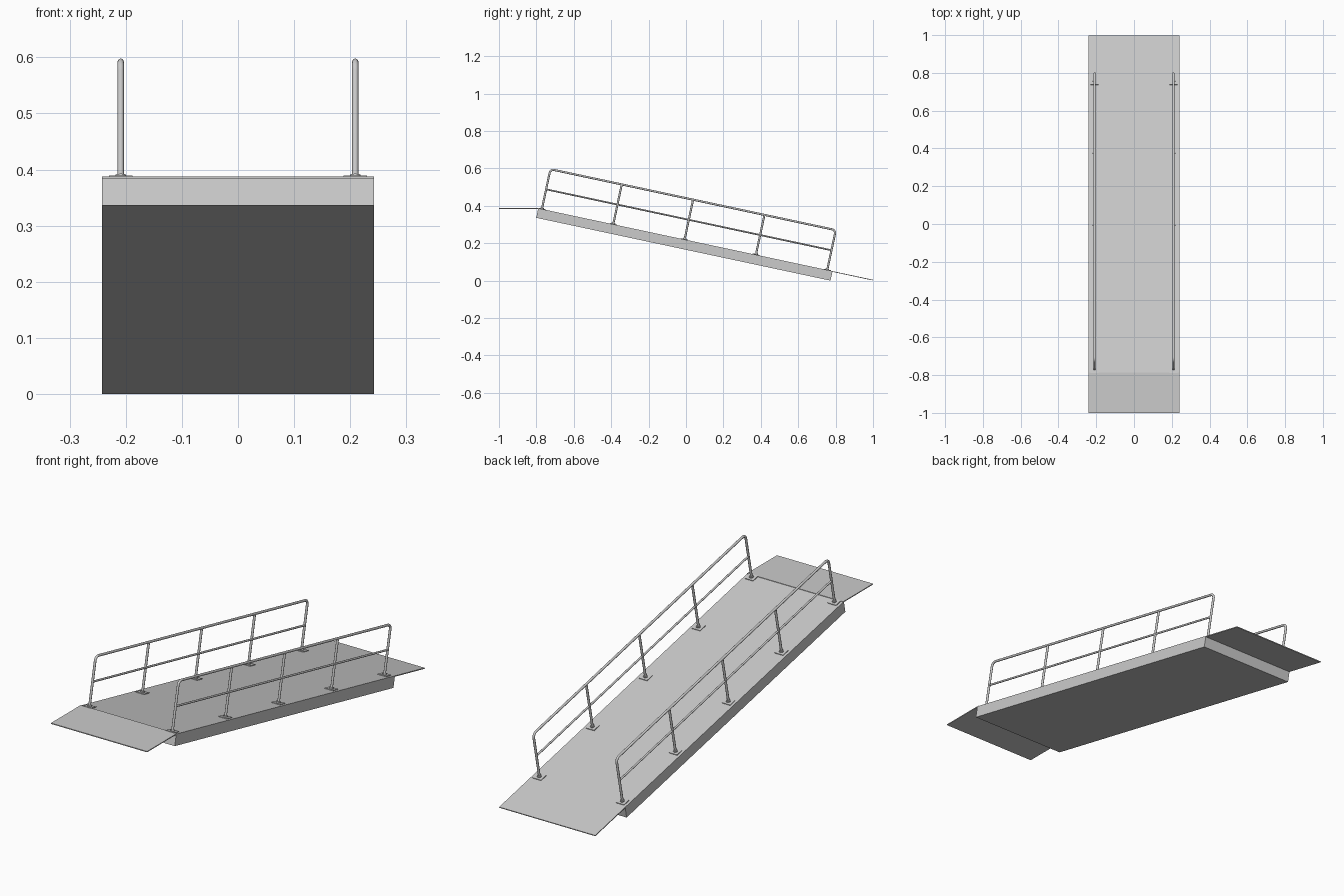
import bpy, bmesh, math
from mathutils import Matrix, Vector

cube = bpy.data.objects.get("Cube")
if cube:
    bpy.data.objects.remove(cube)

HALF_W, RAIL_X = 0.242, 0.209
SLOPE = math.radians(12.05)
LENGTH, THICK = 1.609, 0.052
RAIL_H, MID_H, TUBE = 0.218, 0.108, 0.0055
# Local frame: y runs down the slope, z is square to the deck
FRAME = Matrix.Translation((0, -0.79, 0.387)) @ Matrix.Rotation(-SLOPE, 4, 'X')

metal = bpy.data.materials.new("light grey metal")
metal.use_nodes = True
grey = (0.6, 0.6, 0.6, 1)
metal.diffuse_color = grey
metal.node_tree.nodes["Principled BSDF"].inputs["Base Color"].default_value = grey


def finish(name, bm, matrix, smooth=False):
    mesh = bpy.data.meshes.new(name)
    bmesh.ops.recalc_face_normals(bm, faces=bm.faces)
    bm.to_mesh(mesh)
    bm.free()
    mesh.materials.append(metal)
    obj = bpy.data.objects.new(name, mesh)
    obj.matrix_world = matrix
    bpy.context.collection.objects.link(obj)
    if smooth:
        bpy.ops.object.select_all(action='DESELECT')
        obj.select_set(True)
        bpy.context.view_layer.objects.active = obj
        bpy.ops.object.shade_smooth_by_angle(angle=math.radians(40))
    return obj


def box(name, low, high, matrix):
    bm = bmesh.new()
    low, high = Vector(low), Vector(high)
    size = Matrix.Diagonal((*(high - low), 1))
    bmesh.ops.create_cube(bm, size=1, matrix=Matrix.Translation((low + high) / 2) @ size)
    return finish(name, bm, matrix)


def cylinder(name, x, y, bottom, top, radius):
    bm = bmesh.new()
    bmesh.ops.create_cone(bm, cap_ends=True, segments=16, radius1=radius, radius2=radius,
                          depth=top - bottom,
                          matrix=Matrix.Translation((x, y, (bottom + top) / 2)))
    return finish(name, bm, FRAME, True)


def tube(name, points, radius):
    """Sweep a round section along a path in the y-z plane."""
    bm = bmesh.new()
    rings = []
    for i, p in enumerate(points):
        before, after = points[max(i - 1, 0)], points[min(i + 1, len(points) - 1)]
        side = (after - before).normalized().cross(Vector((1, 0, 0)))
        rings.append([bm.verts.new(p + radius * (math.cos(a) * Vector((1, 0, 0)) + math.sin(a) * side))
                      for a in (math.tau * k / 16 for k in range(16))])
    for a, b in zip(rings, rings[1:]):
        for k in range(16):
            n = (k + 1) % 16
            bm.faces.new((a[k], a[n], b[n], b[k]))
    bm.faces.new(rings[0])
    bm.faces.new(rings[-1])
    return finish(name, bm, FRAME, True)


# Sloping deck and the two thin end flaps
box("ramp_deck", (-HALF_W, 0, -THICK), (HALF_W, LENGTH, 0), FRAME)
box("lower_flap", (-HALF_W, LENGTH, -0.004), (HALF_W, LENGTH + 0.22, 0), FRAME)
box("upper_flap", (-HALF_W, -1, 0.384), (HALF_W, -0.785, 0.388), Matrix.Identity(4))

# Handrails with posts, collars and base plates on both sides
FIRST, SPACING, BEND = 0.02, 0.39, 0.02
LAST = FIRST + 4 * SPACING
for side, x in (("left", RAIL_X), ("right", -RAIL_X)):
    path = [Vector((x, FIRST, 0))]
    for centre, start in ((FIRST + BEND, math.pi), (LAST - BEND, math.pi / 2)):
        for k in range(7):
            a = start - k * math.pi / 12
            path.append(Vector((x, centre + BEND * math.cos(a),
                                RAIL_H - BEND + BEND * math.sin(a))))
    path.append(Vector((x, LAST, 0)))
    tube(side + "_handrail", path, TUBE)
    tube(side + "_middle_rail", [Vector((x, FIRST, MID_H)), Vector((x, LAST, MID_H))], 0.0045)
    for i in range(5):
        y = FIRST + i * SPACING
        if 0 < i < 4:
            cylinder(f"{side}_post_{i}", x, y, 0, RAIL_H, TUBE)
        cylinder(f"{side}_collar_{i}", x, y, 0, 0.008, 0.0095)
        box(f"{side}_base_plate_{i}", (x - 0.021, y - 0.019, 0), (x + 0.021, y + 0.019, 0.003), FRAME)
